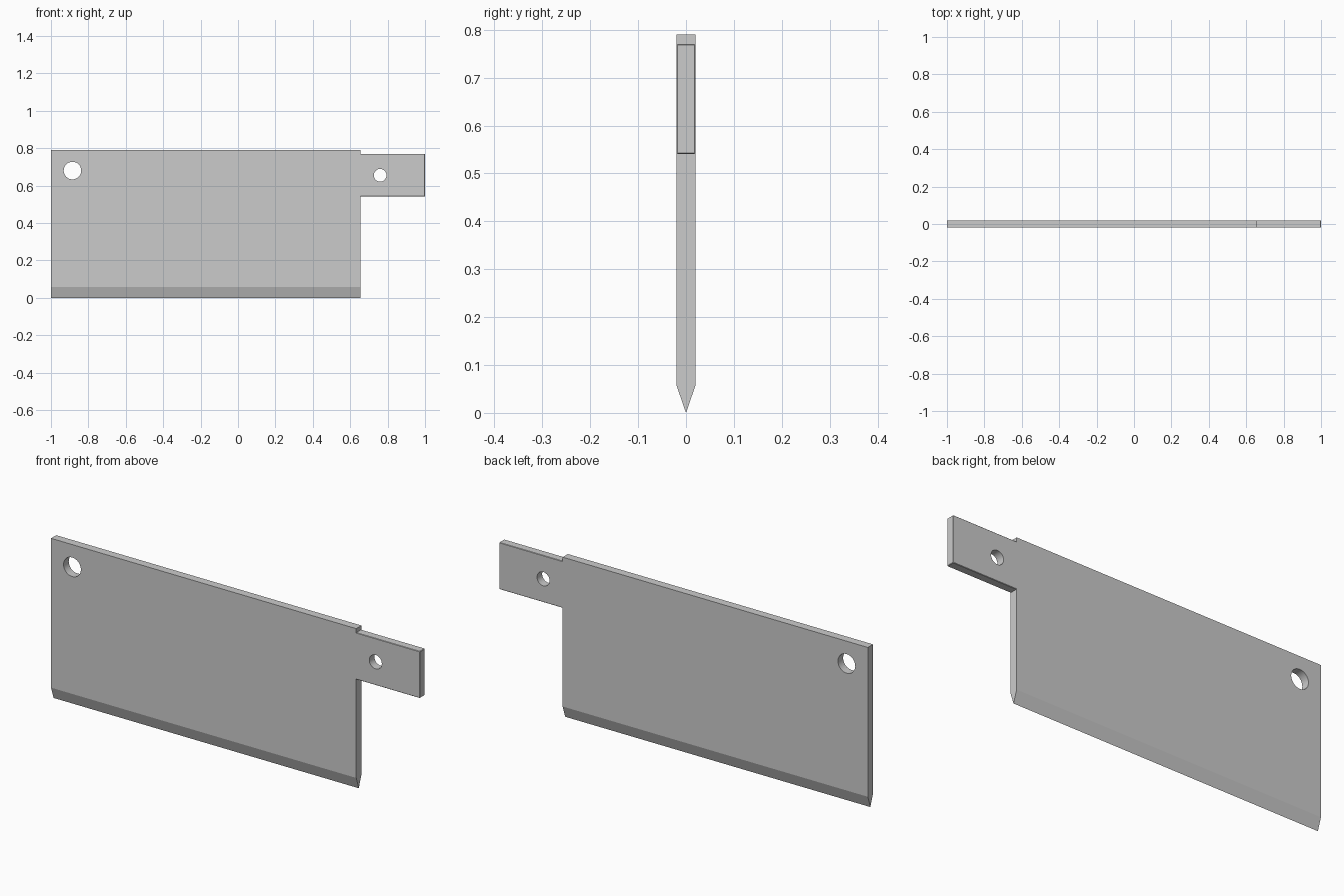
import bpy, bmesh
from math import radians

if "Cube" in bpy.data.objects:
    bpy.data.objects.remove(bpy.data.objects["Cube"])


def extrude_profile(name, points, vector):
    """Closed prism from a planar outline."""
    bm = bmesh.new()
    face = bm.faces.new([bm.verts.new(p) for p in points])
    ext = bmesh.ops.extrude_face_region(bm, geom=[face])
    moved = [v for v in ext["geom"] if isinstance(v, bmesh.types.BMVert)]
    bmesh.ops.translate(bm, verts=moved, vec=vector)
    bmesh.ops.recalc_face_normals(bm, faces=bm.faces)
    mesh = bpy.data.meshes.new(name)
    bm.to_mesh(mesh)
    bm.free()
    obj = bpy.data.objects.new(name, mesh)
    bpy.context.collection.objects.link(obj)
    return obj


def activate(obj):
    bpy.ops.object.select_all(action='DESELECT')
    obj.select_set(True)
    bpy.context.view_layer.objects.active = obj


def drill(obj, x, z, radius):
    """Round hole straight through along y."""
    bpy.ops.mesh.primitive_cylinder_add(vertices=32, radius=radius, depth=0.2,
                                        location=(x, 0, z), rotation=(radians(90), 0, 0))
    cutter = bpy.context.object
    cutter.hide_render = True
    mod = obj.modifiers.new("hole", 'BOOLEAN')
    mod.operation = 'DIFFERENCE'
    mod.solver = 'EXACT'
    mod.object = cutter
    activate(obj)
    bpy.ops.object.modifier_apply(modifier=mod.name)
    bpy.data.objects.remove(cutter)
    bpy.ops.object.shade_smooth_by_angle(angle=radians(15))


T = 0.02       # half thickness
X_JOIN = 0.655  # heel of the blade

# Blade: cross-section with a V-ground cutting edge, run along x
section = [(0, 0), (T, 0.058), (T, 0.79), (-T, 0.79), (-T, 0.058)]
blade = extrude_profile("blade", [(-1, y, z) for y, z in section], (1 + X_JOIN, 0, 0))
drill(blade, -0.885, 0.68, 0.047)

# Tang: flat bar with slightly eased edges
tang_outline = [(X_JOIN, 0.541), (1, 0.541), (1, 0.77), (X_JOIN, 0.77)]
tang = extrude_profile("tang", [(x, -T, z) for x, z in tang_outline], (0, 2 * T, 0))
bevel = tang.modifiers.new("eased_edges", 'BEVEL')
bevel.width = 0.002
bevel.segments = 1
activate(tang)
bpy.ops.object.modifier_apply(modifier=bevel.name)
# Sink the root a hair into the blade so the joint is closed
for v in tang.data.vertices:
    if v.co.x < X_JOIN + 0.01:
        v.co.x -= 0.002
drill(tang, 0.76, 0.655, 0.034)
